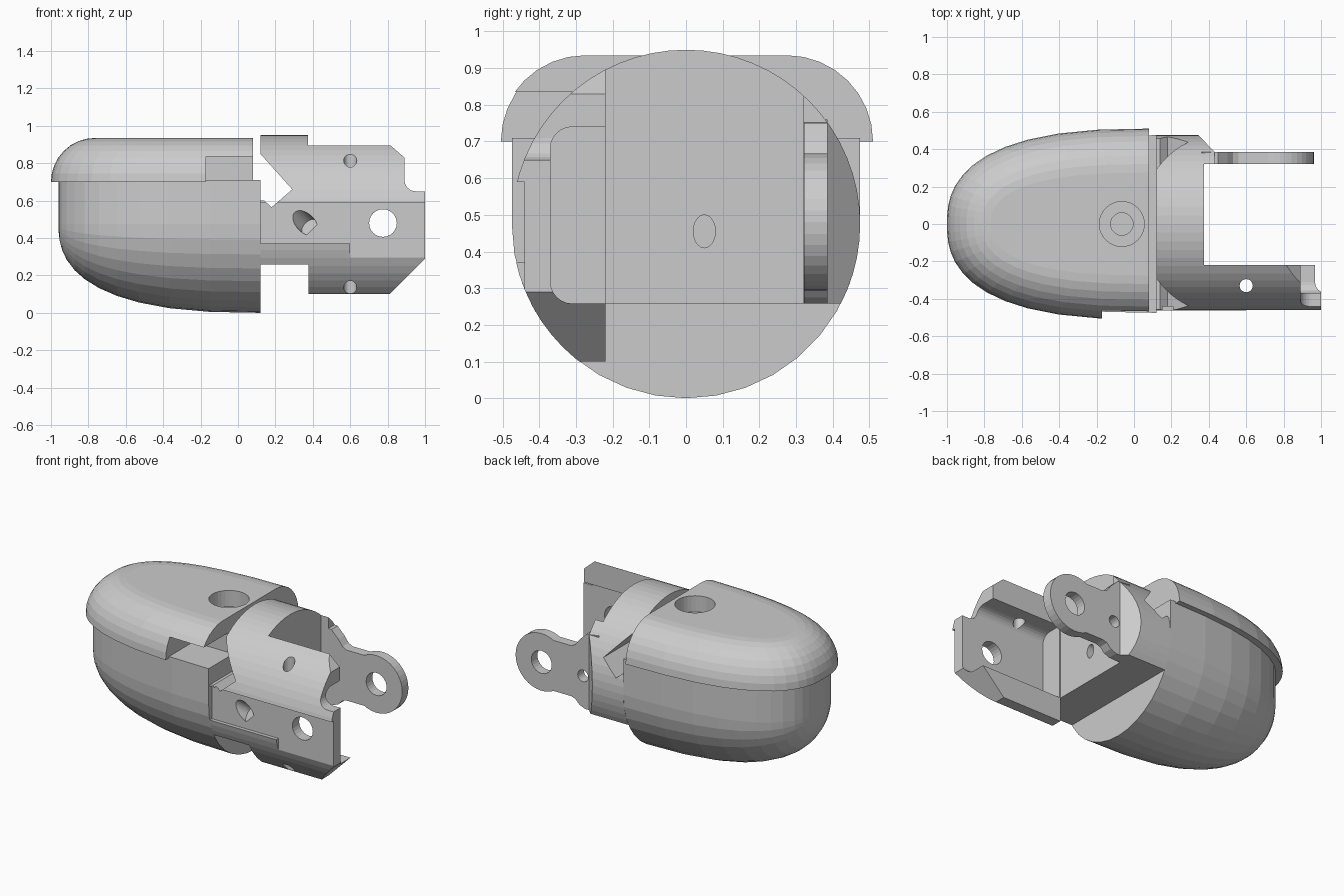
import bpy, bmesh, math
from mathutils import Vector

if "Cube" in bpy.data.objects:
    bpy.data.objects.remove(bpy.data.objects["Cube"])

R, CZ = 0.475, 0.475      # barrel radius and axis height


def finish(name, bm):
    bmesh.ops.remove_doubles(bm, verts=bm.verts, dist=1e-5)
    bmesh.ops.recalc_face_normals(bm, faces=bm.faces)
    me = bpy.data.meshes.new(name)
    bm.to_mesh(me)
    bm.free()
    ob = bpy.data.objects.new(name, me)
    bpy.context.collection.objects.link(ob)
    return ob


def loft(name, rings):
    bm = bmesh.new()
    vs = [[bm.verts.new(p) for p in r] for r in rings]
    n = len(vs[0])
    for a, b in zip(vs, vs[1:]):
        for i in range(n):
            j = (i + 1) % n
            bm.faces.new((a[i], a[j], b[j], b[i]))
    bm.faces.new(vs[0])
    bm.faces.new(vs[-1])
    return finish(name, bm)


def prism(name, pts, axis, lo, hi):
    put = {'x': lambda p, t: (t, p[0], p[1]),
           'y': lambda p, t: (p[0], t, p[1]),
           'z': lambda p, t: (p[0], p[1], t)}[axis]
    return loft(name, [[put(p, t) for p in pts] for t in (lo, hi)])


def arc(cx, cy, r, a0, a1, n, ry=None):
    ry = ry or r
    return [(cx + r * math.cos(math.radians(a0 + (a1 - a0) * i / n)),
             cy + ry * math.sin(math.radians(a0 + (a1 - a0) * i / n)))
            for i in range(n + 1)]


def disc(cx, cy, r, n=24, ry=None):
    return arc(cx, cy, r, 0, 360, n, ry)[:-1]


def box(x0, x1, y0, y1, z0, z1):
    return prism("cutter", [(x0, y0), (x1, y0), (x1, y1), (x0, y1)], 'z', z0, z1)


def boolean(ob, cutter, op='DIFFERENCE'):
    cutter.hide_render = True
    m = ob.modifiers.new("cut", 'BOOLEAN')
    m.operation, m.solver, m.object = op, 'EXACT', cutter
    bpy.context.view_layer.objects.active = ob
    bpy.ops.object.modifier_apply(modifier=m.name)
    bpy.data.objects.remove(cutter)


def bullet(t):
    return max(0, 1 - (1 - t) ** 2.6) ** 0.4


LEN = 1.08
STATIONS = [0.001, 0.006, 0.018, 0.04, 0.08, 0.13, 0.2, 0.29, 0.4, 0.55, 0.75, 1]

# fingertip body: half round below, straight sides above
rings = []
for t in STATIONS:
    x, r = -0.96 + LEN * t, R * bullet(t)
    rings.append([(x, y, z) for y, z in arc(0, CZ, r, 180, 360, 18)]
                 + [(x, r, 0.71), (x, -r, 0.71)])
body = loft("fingertip_body", rings)

# rounded cap over the body
half = [(LEN * (t - 1), 0.51 * bullet(t)) for t in STATIONS]
outline = [(x, -y) for x, y in reversed(half)] + [(-LEN, 0)] + half
rings = []
for i in range(9):
    a = math.pi / 2 * i / 8
    d = 0.235 * (1 - math.cos(a))
    rings.append([(0.08 + x * (1 - d / LEN), y * (1 - d / 0.51),
                   0.70 + 0.235 * math.sin(a)) for x, y in outline])
cap = loft("fingertip_cap", rings)
boolean(cap, box(-0.17, 0.2, -0.6, -0.22, 0.6, 0.835))
boolean(cap, prism("cutter", disc(-0.065, 0, 0.12, 32), 'z', 0.83, 1.1))
boolean(cap, prism("cutter", disc(-0.065, 0, 0.06), 'z', 0.76, 1.1))


def flatten_side(ob):
    boolean(ob, box(0.05, 1.1, -0.6, -0.44, 0.37, 0.59))
    boolean(ob, box(0.6, 1.1, -0.6, -0.44, 0.2, 0.4))


def slanted_bore(ob):
    d = Vector((0.9, 1, -0.9)).normalized()
    c = Vector((0.36, -0.44, 0.48))
    q = d.to_track_quat('Z', 'Y')
    rings = [[c + d * s + q @ Vector((x, y, 0)) for x, y in disc(0, 0, 0.05)]
             for s in (-0.2, 0.04)]
    boolean(ob, loft("cutter", rings))


# knuckle block joining body and arms
knuckle = prism("knuckle", disc(0, CZ, R, 64), 'x', 0.12, 0.5)
plan = [(0.1, -0.5), (0.38, -0.5), (0.38, -0.22), (0.375, -0.22), (0.375, 0.32),
        (0.43, 0.32), (0.43, 0.386), (0.345, 0.475), (0.32, 0.5), (0.1, 0.5)]
boolean(knuckle, prism("cutter", plan, 'z', 0.258, 1.0), 'INTERSECT')
notch = [(0.1, 0.872), (0.29, 0.66), (0.18, 0.565), (0.14, 0.6), (0.1, 0.6)]
boolean(knuckle, prism("cutter", notch, 'y', -0.6, 0.6))
flatten_side(knuckle)
slanted_bore(knuckle)
boolean(knuckle, prism("cutter", disc(0.05, 0.455, 0.03, 20, 0.045), 'x', 0.25, 0.5))

# front arm: barrel slice hollowed to a channel
arm = prism("front_arm", disc(0, CZ, R, 64), 'x', 0.378, 1.05)
side = ([(0.3, 0.1), (0.81, 0.1), (1.0, 0.29), (1.0, 0.65)]
        + arc(0.95, 0.71, 0.06, 270, 180, 6)
        + [(0.89, 0.83), (0.81, 0.9), (0.3, 0.9)])
boolean(arm, prism("cutter", side, 'y', -0.6, -0.22), 'INTERSECT')
channel = ([(-0.1, 0.258)] + arc(-0.31, 0.318, 0.06, 270, 180, 6)
           + arc(-0.31, 0.68, 0.06, 180, 90, 6) + [(-0.1, 0.74)])
boolean(arm, prism("cutter", channel, 'x', 0.385, 1.1))
flatten_side(arm)
slanted_bore(arm)
boolean(arm, prism("cutter", disc(0.775, 0.48, 0.074), 'y', -0.6, -0.1))
boolean(arm, prism("cutter", disc(0.6, -0.33, 0.035), 'z', -0.1, 1.1))

# back arm: flat lug with a round eye
lug = ([(0.36, 0.258), (0.46, 0.258), (0.5, 0.275), (0.53, 0.305), (0.56, 0.315),
        (0.62, 0.315)] + arc(0.775, 0.48, 0.187, -118, 118, 24)
       + [(0.62, 0.645), (0.56, 0.645), (0.53, 0.66), (0.5, 0.70), (0.45, 0.75),
          (0.36, 0.76)])
back = prism("back_arm", lug, 'y', 0.322, 0.386)
boolean(back, prism("cutter", disc(0.775, 0.48, 0.074), 'y', 0.2, 0.6))
boolean(back, prism("cutter", disc(0.475, 0.47, 0.038, 20), 'y', 0.2, 0.6))
